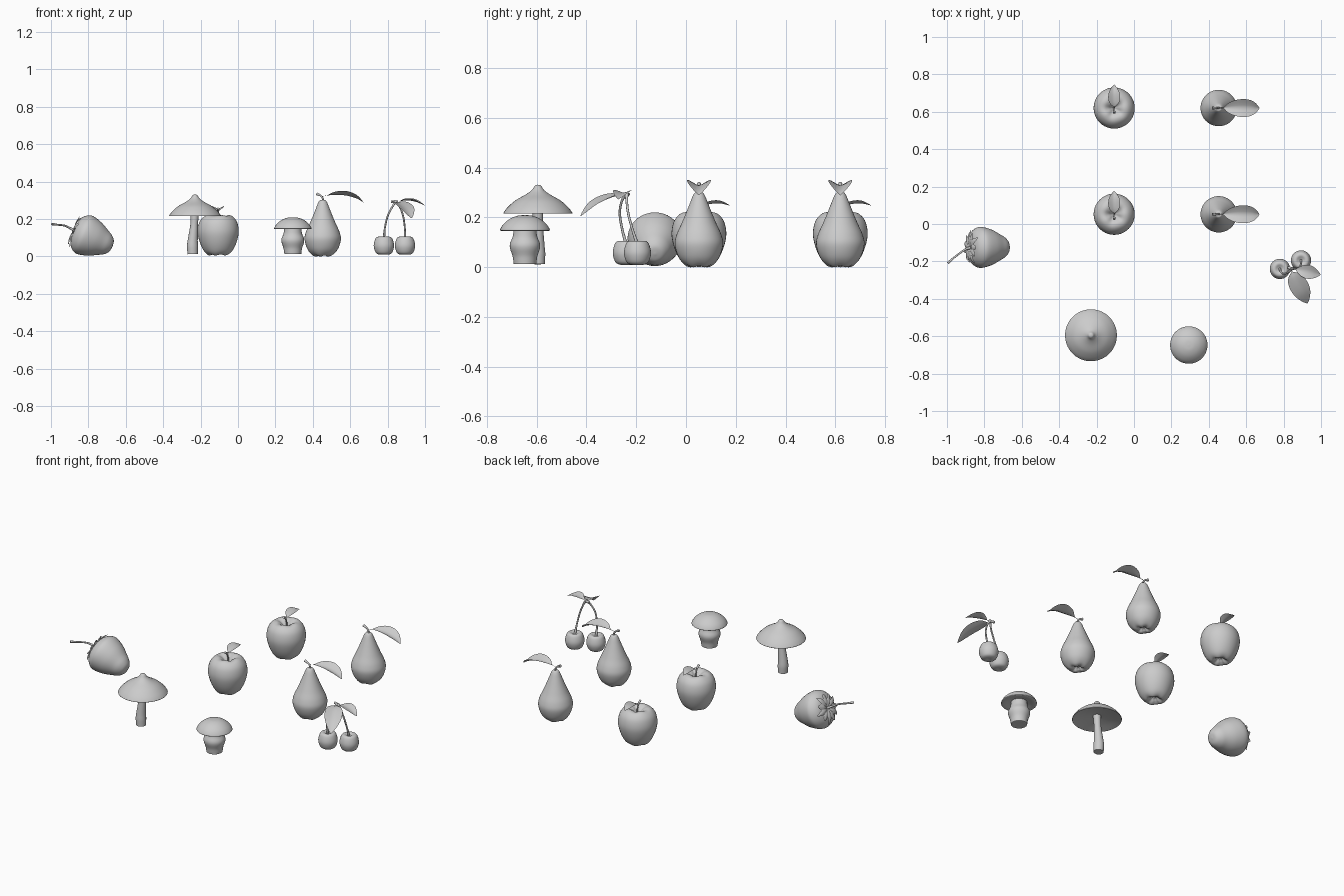
import bpy, bmesh, math
from mathutils import Vector, Matrix

if "Cube" in bpy.data.objects:
    bpy.data.objects.remove(bpy.data.objects["Cube"])

V = Vector


def spline(pts, sub=5):
    """Smooth path through the given points."""
    p = [V(q) for q in pts]
    p = [2 * p[0] - p[1]] + p + [2 * p[-1] - p[-2]]
    out = []
    for i in range(1, len(p) - 2):
        a, b, c, d = p[i - 1:i + 3]
        for k in range(sub):
            t = k / sub
            out.append(0.5 * (2 * b + (c - a) * t + (2 * a - 5 * b + 4 * c - d) * t * t
                              + (3 * b - a - 3 * c + d) * t ** 3))
    return out + [p[-2]]


def finish(bm, name, mat=None, angle=50):
    bmesh.ops.remove_doubles(bm, verts=bm.verts, dist=1e-5)
    bmesh.ops.recalc_face_normals(bm, faces=bm.faces)
    if mat:
        bm.transform(mat)
    me = bpy.data.meshes.new(name)
    bm.to_mesh(me)
    bm.free()
    ob = bpy.data.objects.new(name, me)
    bpy.context.collection.objects.link(ob)
    bpy.ops.object.select_all(action='DESELECT')
    ob.select_set(True)
    bpy.context.view_layer.objects.active = ob
    bpy.ops.object.shade_smooth_by_angle(angle=math.radians(angle))
    return ob


def skin(bm, rings, closed=True):
    rows = [[bm.verts.new(p) for p in r] for r in rings]
    n = len(rows[0])
    for a, b in zip(rows, rows[1:]):
        for i in range(n if closed else n - 1):
            j = (i + 1) % n
            bm.faces.new((a[i], a[j], b[j], b[i]))
    return rows


def lathe(name, profile, mat, n=40, lobes=None, sub=5):
    bm = bmesh.new()
    pts = spline([(r, 0, z) for r, z in profile], sub) if sub > 1 else [V((r, 0, z)) for r, z in profile]
    rings = []
    for p in pts:
        r = max(p.x, 0)
        ring = []
        for i in range(n):
            a = 2 * math.pi * i / n
            dz = lobes(r, p.z, a) if lobes else 0
            ring.append(V((r * math.cos(a), r * math.sin(a), p.z + dz)))
        rings.append(ring)
    skin(bm, rings)
    return finish(bm, name, mat)


def tube(name, pts, radii, mat=None, n=10):
    bm = bmesh.new()
    path = spline(pts)
    rings = []
    for i, p in enumerate(path):
        d = (path[min(i + 1, len(path) - 1)] - path[max(i - 1, 0)]).normalized()
        u = d.cross(V((0.31, 0.93, 0.2))).normalized()
        w = d.cross(u)
        f = i / (len(path) - 1) * (len(radii) - 1)
        k = min(int(f), len(radii) - 2)
        r = radii[k] + (radii[k + 1] - radii[k]) * (f - k)
        rings.append([p + r * (u * math.cos(t * 2 * math.pi / n) + w * math.sin(t * 2 * math.pi / n))
                      for t in range(n)])
    rows = skin(bm, rings)
    bm.faces.new(rows[0])
    bm.faces.new(rows[-1])
    return finish(bm, name, mat)


def add_leaf(bm, mid, width, lift, side, up=V((0, 0, 1)), bare=0.12):
    """Pointed blade folded up along its midrib."""
    path = spline(mid, 6)
    rings = []
    for i, p in enumerate(path):
        t = i / (len(path) - 1)
        s = max(0, (t - bare) / (1 - bare))
        w = max(0.04, math.sin(math.pi * s ** 0.9) ** 0.8) if 0 < s < 1 else (0.04 if s == 0 else 0.0)
        rings.append([p + V(side) * (c * w * width / 2) + up * (lift * w * abs(c) ** 1.3)
                      for c in (-1, -0.66, -0.33, 0, 0.33, 0.66, 1)])
    skin(bm, rings, closed=False)


def leaf(name, mid, width, lift, side, mat=None, bare=0.12):
    bm = bmesh.new()
    add_leaf(bm, mid, width, lift, V(side).normalized(), bare=bare)
    return finish(bm, name, mat, 80)


# Two apples and two pears, repeated along y
apple = [(0, .03), (.015, .027), (.03, .014), (.05, .008), (.075, .028), (.098, .075), (.11, .13),
         (.102, .18), (.08, .21), (.055, .218), (.032, .207), (.014, .188), (0, .172)]
pear = [(0, .02), (.015, .015), (.03, .003), (.055, .008), (.082, .04), (.097, .09), (.09, .13),
        (.07, .175), (.053, .215), (.037, .255), (.024, .287), (.014, .3), (0, .3)]


def five_lobes(r, z, a):
    fade = min(1, r / .03) * abs(z - .11) / .11
    return .005 * math.cos(5 * a) * fade * max(0, 1 - r / .11)


for i, y in enumerate((.62, .052)):
    m = Matrix.Translation((-.106, y, 0))
    lathe(f"apple_body_{i}", apple, m, lobes=five_lobes)
    tube(f"apple_stem_{i}", [(0, .005, .17), (0, .004, .21), (0, -.008, .24), (0, -.026, .255)],
         [.004, .004, .005, .007], m)
    leaf(f"apple_leaf_{i}", [(0, -.005, .235), (0, .03, .25), (0, .08, .256), (0, .125, .247)],
         .064, .013, (1, 0, 0), m)
    m = Matrix.Translation((.453, y, 0))
    lathe(f"pear_body_{i}", pear, m, lobes=lambda r, z, a: five_lobes(r, z, a) if z < .05 else 0)
    tube(f"pear_stem_{i}", [(.003, 0, .29), (0, 0, .31), (-.012, 0, .325), (-.034, 0, .335)],
         [.005, .005, .005, .008], m)
    leaf(f"pear_leaf_{i}", [(-.005, 0, .32), (.05, 0, .328), (.12, 0, .326), (.18, 0, .31), (.218, 0, .288)],
         .096, .024, (0, 1, 0), m, bare=.15)

# Tall mushroom with pointed cap
m = Matrix.Translation((-.23, -.595, 0))
lathe("tall_mushroom_cap", [(0, .331), (.012, .327), (.025, .309), (.048, .292), (.09, .268),
                            (.12, .242), (.136, .222), (.138, .215), (.128, .217), (.08, .228), (.02, .238), (0, .238)], m)
tube("tall_mushroom_stem", [(-.012, 0, .012), (-.013, 0, .07), (-.006, 0, .15), (0, 0, .24)],
     [.028, .03, .025, .02, .022], m, n=24)

# Small mushroom with rounded cap and bulging stem
m = Matrix.Translation((.293, -.647, 0))
lathe("small_mushroom_cap", [(0, .209), (.03, .206), (.06, .194), (.085, .174), (.099, .153),
                             (.097, .146), (.08, .146), (.045, .154), (0, .156)], m)
lathe("small_mushroom_stem", [(0, .012), (.02, .012), (.043, .012), (.046, .02), (.05, .045), (.06, .075),
                              (.06, .095), (.05, .12), (.046, .145), (.046, .16)], m)

# Strawberry lying on its side
m = Matrix.Translation((-.82, -.125, .115)) @ Matrix.Rotation(math.radians(-67), 4, 'Y')
lathe("strawberry_body", [(0, .05), (.04, .06), (.08, .048), (.105, .02), (.109, -.01), (.095, -.06),
                          (.072, -.105), (.055, -.135), (.032, -.156), (0, -.162)], m)
bm = bmesh.new()
for k in range(11):
    a = 2 * math.pi * k / 11
    o = V((math.cos(a), math.sin(a), 0))
    reach = .096 if k % 2 else .084
    mid = [o * .004 + V((0, 0, .06)), o * .035 + V((0, 0, .069)), o * .068 + V((0, 0, .066)),
           o * reach + V((0, 0, .05 if k % 2 else .062))]
    add_leaf(bm, mid, .03, -.004, V((-o.y, o.x, 0)), bare=0)
finish(bm, "strawberry_calyx", m, 80)
tube("strawberry_stem", [(-.868, -.125, .134), (-.9, -.135, .152), (-.93, -.155, .165),
                         (-.965, -.182, .169), (-.995, -.208, .173)], [.009, .006, .005, .005, .007])

# Pair of cherries on joined stems
cherry = [(0, .092), (.012, .098), (.028, .105), (.043, .098), (.053, .07), (.053, .045), (.042, .018),
          (.022, .009), (0, .011)]
for i, (x, y) in enumerate(((.78, -.24), (.893, -.195))):
    lathe(f"cherry_{i}", cherry, Matrix.Translation((x, y, 0)), n=32)
tube("cherry_stem_0", [(.78, -.24, .09), (.785, -.256, .15), (.8, -.266, .215), (.825, -.258, .265), (.845, -.238, .297)],
     [.007, .005, .005, .005, .008])
tube("cherry_stem_1", [(.893, -.195, .09), (.892, -.215, .15), (.883, -.232, .215), (.865, -.238, .265), (.845, -.238, .297)],
     [.007, .005, .005, .005, .008])
tube("cherry_twig", [(.82, -.232, .292), (.835, -.236, .291), (.85, -.24, .288)], [.007, .008, .007])
leaf("cherry_leaf_side", [(.845, -.24, .29), (.9, -.25, .299), (.95, -.26, .292), (.998, -.272, .272)],
     .074, .012, (.2, 1, 0))
leaf("cherry_leaf_front", [(.838, -.24, .288), (.86, -.29, .283), (.9, -.365, .25), (.928, -.425, .203)],
     .1, .014, (.9, .42, -.05))
